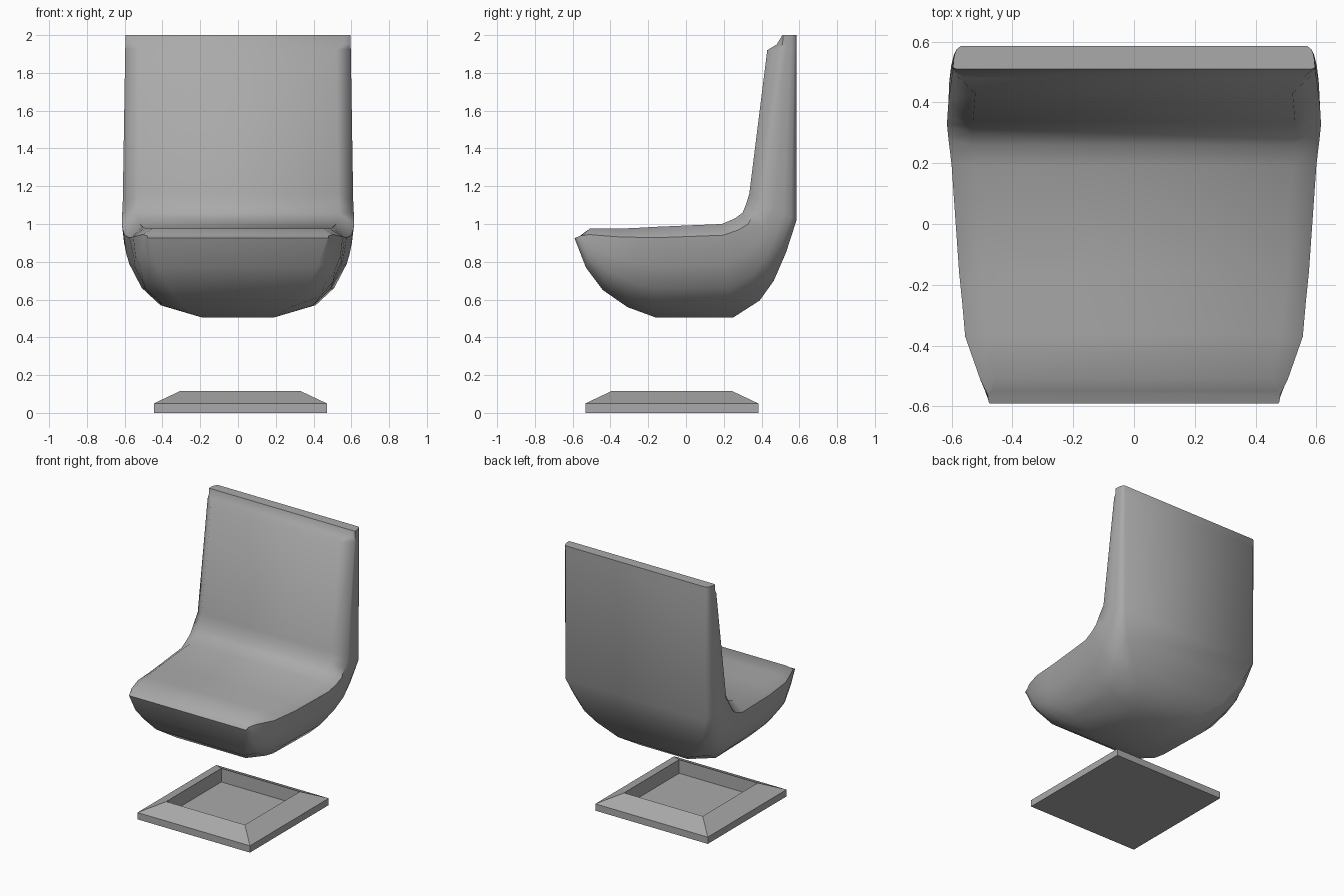
import bpy
import bmesh
import math

cube = bpy.data.objects.get("Cube")
if cube:
    bpy.data.objects.remove(cube, do_unlink=True)


def make_material(name, value):
    mat = bpy.data.materials.new(name)
    mat.use_nodes = True
    colour = (value, value, value, 1)
    mat.diffuse_color = colour
    mat.node_tree.nodes["Principled BSDF"].inputs["Base Color"].default_value = colour
    return mat


def loft(name, rings, mat):
    """Skin closed rings of equal length and cap both ends."""
    bm = bmesh.new()
    loops = [[bm.verts.new(p) for p in ring] for ring in rings]
    count = len(loops[0])
    for a, b in zip(loops, loops[1:]):
        for i in range(count):
            j = (i + 1) % count
            bm.faces.new((a[i], a[j], b[j], b[i]))
    bm.faces.new(loops[0])
    bm.faces.new(loops[-1])
    bmesh.ops.recalc_face_normals(bm, faces=bm.faces)
    mesh = bpy.data.meshes.new(name)
    bm.to_mesh(mesh)
    bm.free()
    obj = bpy.data.objects.new(name, mesh)
    bpy.context.collection.objects.link(obj)
    mesh.materials.append(mat)
    return obj


# Rounded flank: (depth share, width share) from upper edge to underside
FLANK = ((0, 1), (.35, .94), (.64, .78), (.85, .54), (1, 0))


def shell_ring(top, under, width, flat, inset, edge):
    """One slice: cushion side at top, outer shell side at under."""
    half = [(width - inset, 0)]
    half += [(flat + (width - flat) * t, edge + (1 - edge) * u) for u, t in FLANK]
    outline = half + [(-x, d) for x, d in reversed(half)]
    return [(x, top[0] + (under[0] - top[0]) * d, top[1] + (under[1] - top[1]) * d)
            for x, d in outline]


grey = make_material("grey", .4)

# Seat shell: cushion point, shell point, half width, underside half width,
# edge inset and edge depth, running from front lip to top of the backrest
stations = [
    ((-.55, .942), (-.59, .925), .48, .475, .01, .3),
    ((-.51, .975), (-.53, .77), .505, .42, .05, .15),
    ((-.36, .975), (-.44, .65), .555, .36, .07, .13),
    ((-.25, .98), (-.31, .56), .565, .28, .07, .12),
    ((-.16, .985), (-.16, .505), .575, .19, .07, .12),
    ((.19, 1.0), (.25, .505), .6, .19, .08, .12),
    ((.26, 1.03), (.39, .595), .61, .28, .08, .14),
    ((.3, 1.06), (.465, .7), .615, .4, .08, .17),
    ((.32, 1.11), (.53, .85), .613, .5, .08, .2),
    ((.335, 1.16), (.585, 1.02), .61, .57, .08, .27),
    ((.43, 1.92), (.585, 1.94), .597, .57, .075, .45),
    ((.48, 1.95), (.585, 1.97), .595, .57, .04, .3),
    ((.51, 2.0), (.585, 2.0), .595, .57, .01, .05),
]
shell = loft("seat_shell", [shell_ring(*s) for s in stations], grey)
bpy.ops.object.select_all(action='DESELECT')
shell.select_set(True)
bpy.context.view_layer.objects.active = shell
bpy.ops.object.shade_smooth_by_angle(angle=math.radians(55))


# Base plate: bevelled square frame with a sunken floor
def square(half, z):
    return [(.0125 + sx * half, -.075 + sy * half, z)
            for sx, sy in ((-1, -1), (1, -1), (1, 1), (-1, 1))]


loft("base_plate", [square(.458, 0), square(.458, .05),
                    square(.32, .115), square(.32, .015)], grey)
